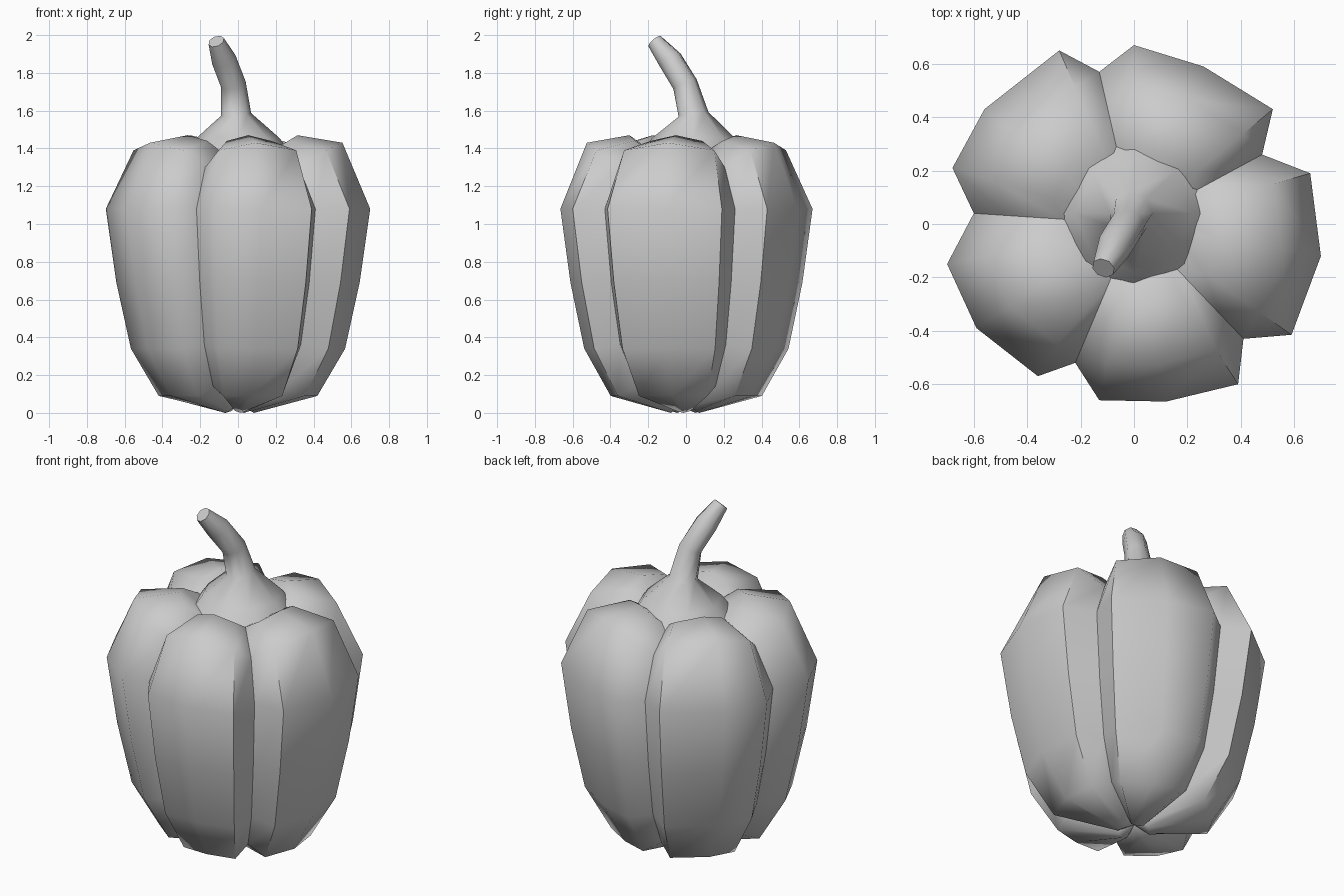
import bpy, bmesh, math
from mathutils import Vector

if "Cube" in bpy.data.objects:
    bpy.data.objects.remove(bpy.data.objects["Cube"])

grey = bpy.data.materials.new("plain grey")
grey.use_nodes = True
color = (0.6, 0.6, 0.6, 1)
grey.diffuse_color = color
grey.node_tree.nodes["Principled BSDF"].inputs["Base Color"].default_value = color


def loft(name, rings, closed, angle):
    """Skin a stack of equal-sized rings into one smooth object."""
    bm = bmesh.new()
    rows = [[bm.verts.new(p) for p in ring] for ring in rings]
    count = len(rows[0])
    for low, high in zip(rows, rows[1:]):
        for j in range(count if closed else count - 1):
            k = (j + 1) % count
            bm.faces.new((low[j], low[k], high[k], high[j]))
    if closed:
        bm.faces.new(rows[0][::-1])
        bm.faces.new(rows[-1])
    bmesh.ops.remove_doubles(bm, verts=bm.verts, dist=0.0005)
    mesh = bpy.data.meshes.new(name)
    bm.to_mesh(mesh)
    bm.free()
    mesh.materials.append(grey)
    obj = bpy.data.objects.new(name, mesh)
    bpy.context.collection.objects.link(obj)
    bpy.ops.object.select_all(action='DESELECT')
    obj.select_set(True)
    bpy.context.view_layer.objects.active = obj
    bpy.ops.object.shade_smooth_by_angle(angle=math.radians(angle))
    return obj


# Widest outline of each lobe: its starting groove, then three outer corners
outline = {
    "front_lobe": [(-.22, -.52), (-.13, -.66), (.12, -.665), (.39, -.6)],
    "left_lobe": [(.41, -.43), (.59, -.415), (.7, -.12), (.66, .19)],
    "back_lobe": [(.48, .26), (.52, .43), (.26, .59), (0, .67)],
    "back_right_lobe": [(-.13, .57), (-.28, .65), (-.56, .43), (-.68, .21)],
    "front_right_lobe": [(-.6, .04), (-.7, -.15), (-.59, -.39), (-.36, -.57)],
}
# Profile: outline scale, height, lift of side corners, lift of grooves
profile = [
    (0, .05, 0, 0),
    (.12, 0, .01, .04),
    (.6, .09, 0, .05),
    (.81, .34, 0, .02),
    (.92, .69, 0, 0),
    (1, 1.08, 0, 0),
    (.79, 1.43, -.04, -.13),
    (.45, 1.47, -.03, -.08),
    (.2, 1.34, 0, -.02),
]

names = list(outline)
for i, name in enumerate(names):
    points = outline[name] + [outline[names[(i + 1) % len(names)]][0]]
    rings = []
    for scale, height, side, groove in profile:
        lifts = (groove, side, 0, side, groove)
        rings.append([(x * scale, y * scale, height + lift)
                      for (x, y), lift in zip(points, lifts)])
    loft(name, rings, False, 60)

# Flared cap running up into a bent stalk: centre and radius of each ring
stalk = [
    ((0, .04, 1.3), .33),
    ((0, .04, 1.455), .22),
    ((-.01, .04, 1.58), .08),
    ((-.025, -.005, 1.74), .067),
    ((-.075, -.085, 1.87), .066),
    ((-.115, -.165, 1.967), .044),
]
centres = [Vector(c) for c, r in stalk]
rings = []
for i, (c, radius) in enumerate(stalk):
    along = centres[min(i + 1, len(stalk) - 1)] - centres[max(i - 1, 0)]
    if i < 2:
        along = Vector((0, 0, 1))
    side = Vector((0, 1, 0)).cross(along).normalized()
    front = along.normalized().cross(side)
    ring = []
    for k in range(8):
        a = math.tau * k / 8
        ring.append(centres[i] + radius * (side * math.cos(a) + front * math.sin(a)))
    rings.append(ring)
loft("stem", rings, True, 70)
